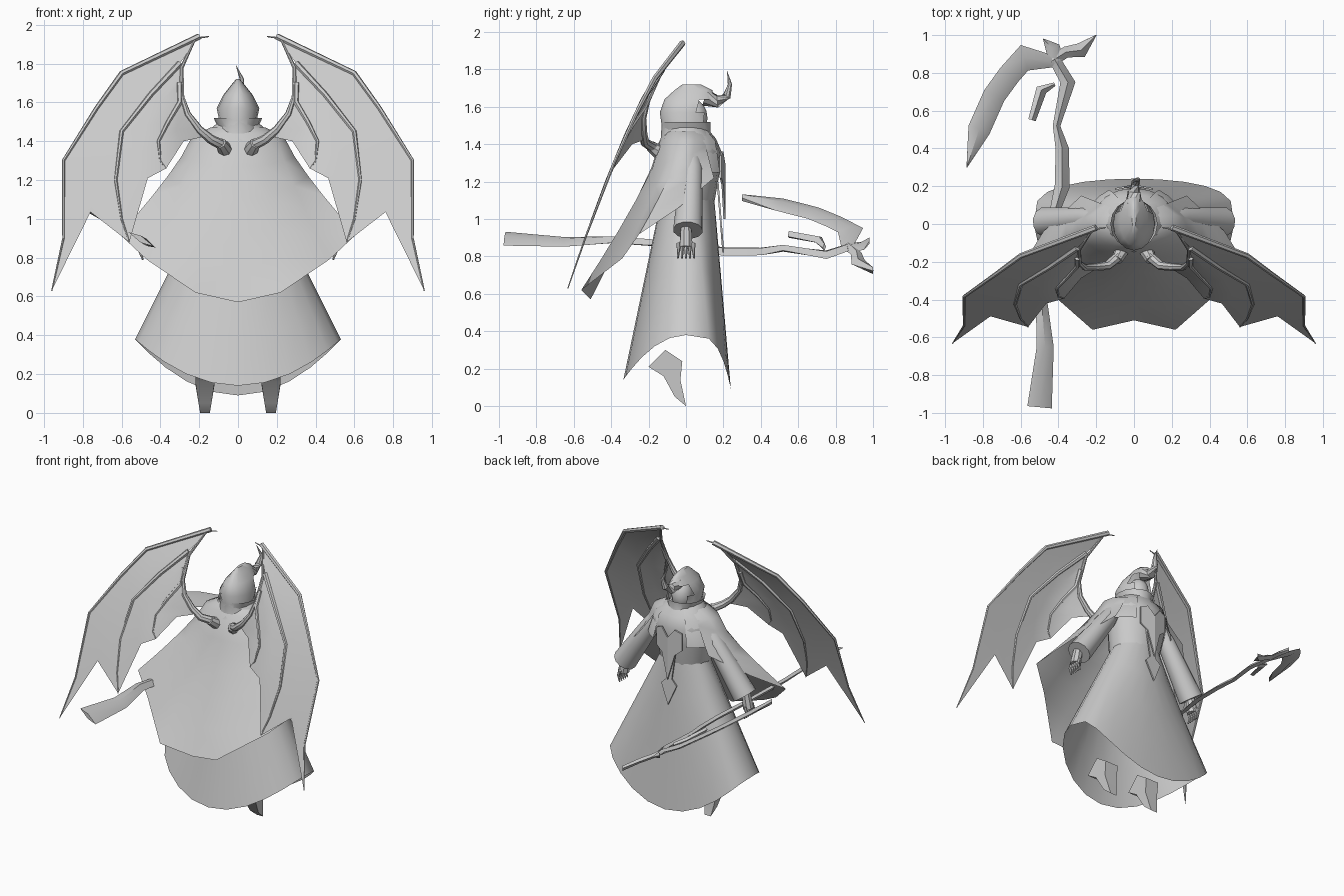
import bpy, bmesh, math
from mathutils import Vector

cube = bpy.data.objects.get("Cube")
if cube:
    bpy.data.objects.remove(cube, do_unlink=True)

tone = (.6, .6, .6, 1)
grey = bpy.data.materials.new("plain grey")
grey.use_nodes = True
grey.diffuse_color = tone
grey.node_tree.nodes["Principled BSDF"].inputs["Base Color"].default_value = tone


def finish(name, bm, mirror=False, angle=40):
    """Turn a bmesh into a smooth shaded object, optionally mirrored across x."""
    bmesh.ops.recalc_face_normals(bm, faces=bm.faces[:])
    mesh = bpy.data.meshes.new(name)
    bm.to_mesh(mesh)
    bm.free()
    mesh.materials.append(grey)
    obj = bpy.data.objects.new(name, mesh)
    bpy.context.collection.objects.link(obj)
    bpy.ops.object.select_all(action="DESELECT")
    obj.select_set(True)
    bpy.context.view_layer.objects.active = obj
    bpy.ops.object.shade_smooth_by_angle(angle=math.radians(angle))
    if mirror:
        obj.modifiers.new("Mirror", "MIRROR")


def loft(bm, rows, closed=False, caps=False):
    """Join rows of points with quads."""
    grid = [[bm.verts.new(point) for point in row] for row in rows]
    count = len(grid[0])
    for low, high in zip(grid, grid[1:]):
        for i in range(count if closed else count - 1):
            j = (i + 1) % count
            bm.faces.new((low[i], low[j], high[j], high[i]))
    if caps:
        bm.faces.new(grid[0])
        bm.faces.new(grid[-1])


def direction(points, i):
    return points[min(i + 1, len(points) - 1)] - points[max(i - 1, 0)]


def circle(sides):
    turns = [math.tau * k / sides for k in range(sides)]
    return [(math.sin(turn), math.cos(turn)) for turn in turns]


def tube(bm, path, start, end, sides=8):
    """Sweep a round section along a path, tapering evenly."""
    points = [Vector(p) for p in path]
    rows = []
    for i, point in enumerate(points):
        along = direction(points, i)
        side = along.cross(Vector((.3, 1, .1))).normalized()
        up = along.cross(side).normalized()
        radius = start + (end - start) * i / (len(points) - 1)
        rows.append([point + radius * (side * s + up * c) for s, c in circle(sides)])
    loft(bm, rows, closed=True, caps=True)


def ring(z, width, depth, centre=0):
    return [(width * s, centre + depth * c, z) for s, c in circle(16)]


def plate(bm, outline, place):
    """Extrude a flat outline, mapped into space by place, a little forwards."""
    face = bm.faces.new([bm.verts.new(place(*p)) for p in outline])
    out = bmesh.ops.extrude_face_region(bm, geom=[face], use_keep_orig=True)
    moved = [g for g in out["geom"] if isinstance(g, bmesh.types.BMVert)]
    bmesh.ops.translate(bm, verts=moved, vec=(0, .01, 0))
    bmesh.ops.triangulate(bm, faces=[f for f in bm.faces if len(f.verts) > 4])


# Wings: a sheet hung between the fingers, sweeping backwards as it falls
def wing_point(x, z):
    fall = 1.95 - z
    return Vector((x, fall * max(0, .38 - x) - .52 * fall ** .7, z))


def web(first, second, lift):
    """Row of sheet between two fingers, its free edge lifted into a scallop."""
    last = len(first) - 1
    return [((a + c) / 2, (b + d) / 2 + lift * (i / last) ** 3)
            for i, ((a, b), (c, d)) in enumerate(zip(first, second))]


outer = [(.2, 1.94), (.6, 1.75), (.73, 1.57), (.9, 1.3), (.9, .9), (.96, .63)]
middle = [(.3, 1.8), (.45, 1.64), (.6, 1.45), (.63, 1.2), (.6, 1), (.56, .88)]
inner = [(.3, 1.7), (.3, 1.6), (.36, 1.5), (.41, 1.4), (.4, 1.3), (.37, 1.26)]
root = [(.29 - .02 * i, 1.62 - .04 * i) for i in range(len(inner))]
fingers = [outer, middle, inner, root]
sheet = [outer]
for first, second, lift in zip(fingers, fingers[1:], (.28, .14, .06)):
    sheet += [web(first, second, lift), second]
bm = bmesh.new()
loft(bm, [[wing_point(*p) for p in row] for row in sheet])
finish("wing_membrane", bm, True)

bm = bmesh.new()
for finger in (outer, middle, inner):
    tube(bm, [wing_point(*p) for p in finger], .017, .003, 6)
arm = [(.2, 1.46), (.26, 1.54), (.29, 1.63), (.29, 1.78), (.22, 1.93), (.15, 1.94)]
tube(bm, [(.08, -.17, 1.38), (.14, -.22, 1.41)] + [wing_point(*p) for p in arm], .028, .003)
tube(bm, [(.06, -.1, 1.33), (.07, -.15, 1.36), (.09, -.19, 1.39)], .045, .03)
finish("wing_bones", bm, True)

# Cape: columns fall from an arc round the neck, over the arms, to a pointed hem
cape_hem = [(0, -.51, .57), (.22, -.56, .62), (.47, -.34, .79), (.61, -.25, .92),
            (.48, -.04, 1.06), (.28, .15, 1.22)]
columns = []
for i, (x, y, z) in enumerate(cape_hem):
    turn = math.radians(28 * i)
    top = Vector((.24 * math.sin(turn), -.13 * math.cos(turn), 1.45 - .03 * math.sin(turn)))
    column = [(.6 * top.x, .8 * top.y, 1.47)]
    for step in range(6):
        t = step / 5
        flare = t ** 1.2
        column.append((top.x + (x - top.x) * flare, top.y + (y - top.y) * flare,
                       top.z + (z - top.z) * t))
    columns.append(column)
bm = bmesh.new()
loft(bm, columns)
finish("cape", bm, True, 60)

# Shoulder mantle draped over the chest, left open at the breastbone
bm = bmesh.new()
rows = []
for z, width, depth in ((1.47, .12, .13), (1.42, .2, .18), (1.25, .26, .21)):
    turns = [math.radians(angle) for angle in range(30, 100, 15)]
    rows.append([(width * math.sin(a), depth * math.cos(a), z) for a in turns])
loft(bm, rows)
finish("shoulder_mantle", bm, True, 60)

# Torso and collar
bm = bmesh.new()
loft(bm, [ring(1.08, .17, .15), ring(1.25, .2, .16, .02), ring(1.36, .21, .15, .04),
          ring(1.43, .18, .14, .02), ring(1.5, .1, .1)], True, True)
finish("torso", bm)
bm = bmesh.new()
loft(bm, [ring(1.4, .14, .15), ring(1.44, .09, .13), ring(1.52, .125, .13)], True)
finish("collar", bm, angle=30)

# Skirt: a cone whose hem dips at the front and back
waist, skirt_hem = [], []
for k in range(13):
    s, c = math.sin(math.pi * k / 12), math.cos(math.pi * k / 12)
    waist.append(Vector((.16 * s, .01 + .14 * c, 1.12)))
    if c > 0:
        skirt_hem.append((.53 * s, .24 * math.sqrt(c), .38 - .29 * c * c))
    else:
        skirt_hem.append((.53 * s, .335 * c, .38 - .24 * c * c))
for rim in (waist, skirt_hem):
    for end in (0, -1):
        rim[end] = Vector((0, rim[end][1], rim[end][2]))
bm = bmesh.new()
loft(bm, [[top.lerp(Vector(low), t / 4) for top, low in zip(waist, skirt_hem)]
          for t in range(5)])
finish("skirt", bm, True, 50)

# Chest ornament and hanging tabard
bm = bmesh.new()
plate(bm, [(0, 1.3), (.05, 1.36), (.1, 1.34), (.1, 1.22), (.05, 1.18), (0, 1)],
      lambda x, z: (x, .2 - x / 5, z))
finish("chest_plate", bm, True)
bm = bmesh.new()
plate(bm, [(0, 1.2), (.04, 1.2), (.02, 1), (.06, .96), (0, .82)],
      lambda x, z: (x, .26 - .08 * z, z))
finish("tabard", bm, True)

# Hood with an open front, the face inside and the curled brow horn
bm = bmesh.new()
loft(bm, [ring(1.44, .12, .135), ring(1.5, .095, .13), ring(1.57, .11, .14),
          ring(1.64, .075, .135, .02), ring(1.69, .035, .1, .04),
          ring(1.72, .01, .05, .03)], True, True)
opening = []
for face in bm.faces:
    spot = face.calc_center_median()
    if spot.y > .07 and spot.z < 1.62 and abs(spot.x) < .08:
        opening.append(face)
bmesh.ops.delete(bm, geom=opening, context="FACES")
finish("hood", bm, angle=50)

bm = bmesh.new()
bmesh.ops.create_uvsphere(bm, u_segments=12, v_segments=8, radius=.1)
bmesh.ops.scale(bm, verts=bm.verts[:], vec=(.7, .75, 1))
bmesh.ops.translate(bm, verts=bm.verts[:], vec=(0, .04, 1.54))
finish("face", bm)

bm = bmesh.new()
tube(bm, [(0, .1, 1.65), (0, .17, 1.63), (.01, .22, 1.66), (.02, .235, 1.72),
          (-.01, .22, 1.79)], .045, .001)
finish("brow_horn", bm)

# Sleeves and hands
bm = bmesh.new()
tube(bm, [(.18, .02, 1.36), (.25, .03, 1.26), (.36, .02, 1.1), (.47, .01, .94)], .05, .08, 12)
finish("sleeve", bm, True)

bm = bmesh.new()
tube(bm, [(.47, 0, .96), (.49, 0, .85)], .03, .037)
for k in range(-2, 3):
    y = .02 * k
    tube(bm, [(.49, y, .87), (.505, y, .83), (.49, y * 1.1, .79)], .012, .005, 6)
finish("hand", bm, True)

# Boots: a pointed side profile, narrowing to the toe
boot = [(-.11, .3), (-.02, .24), (-.03, .14), (0, 0), (-.06, .05), (-.12, .16), (-.2, .21)]
bm = bmesh.new()
loft(bm, [[(.17 + side * min(.05, .025 + z / 6), y, z) for y, z in boot]
          for side in (-1, 1)], True, True)
finish("boot", bm, True, 30)


# Polearm: sharp-edged ribbons of x, y and half width, all lying in one tilted plane
def ribbon(name, path):
    points = [Vector((x, y)) for x, y, half in path]
    rows = []
    for i, point in enumerate(points):
        along = direction(points, i).normalized()
        across = Vector((-along.y, along.x)) * path[i][-1]
        corners = ((point + across, 0), (point, .018), (point - across, 0), (point, -.018))
        rows.append([(p.x, p.y, .61 - .57 * p.x + rise) for p, rise in corners])
    bm = bmesh.new()
    loft(bm, rows, True, True)
    finish(name, bm)


ribbon("polearm_shaft", [(-.5, -.97, .065), (-.47, -.65, .045), (-.49, -.4, .03), (-.44, 0, .02),
                         (-.38, .2, .04), (-.38, .4, .035), (-.41, .52, .02),
                         (-.35, .75, .04), (-.42, .87, .03)])
ribbon("sickle_blade", [(-.42, .86, .03), (-.58, .88, .07), (-.66, .79, .06),
                        (-.74, .68, .06), (-.82, .5, .06), (-.885, .3, .002)])
ribbon("head_spike", [(-.44, .86, .03), (-.36, .91, .03), (-.28, .92, .04), (-.2, 1, .002)])
ribbon("head_prong", [(-.41, .86, .04), (-.43, .93, .04), (-.48, .98, .002)])
ribbon("small_hook", [(-.42, .74, .01), (-.49, .71, .03), (-.54, .55, .02)])
